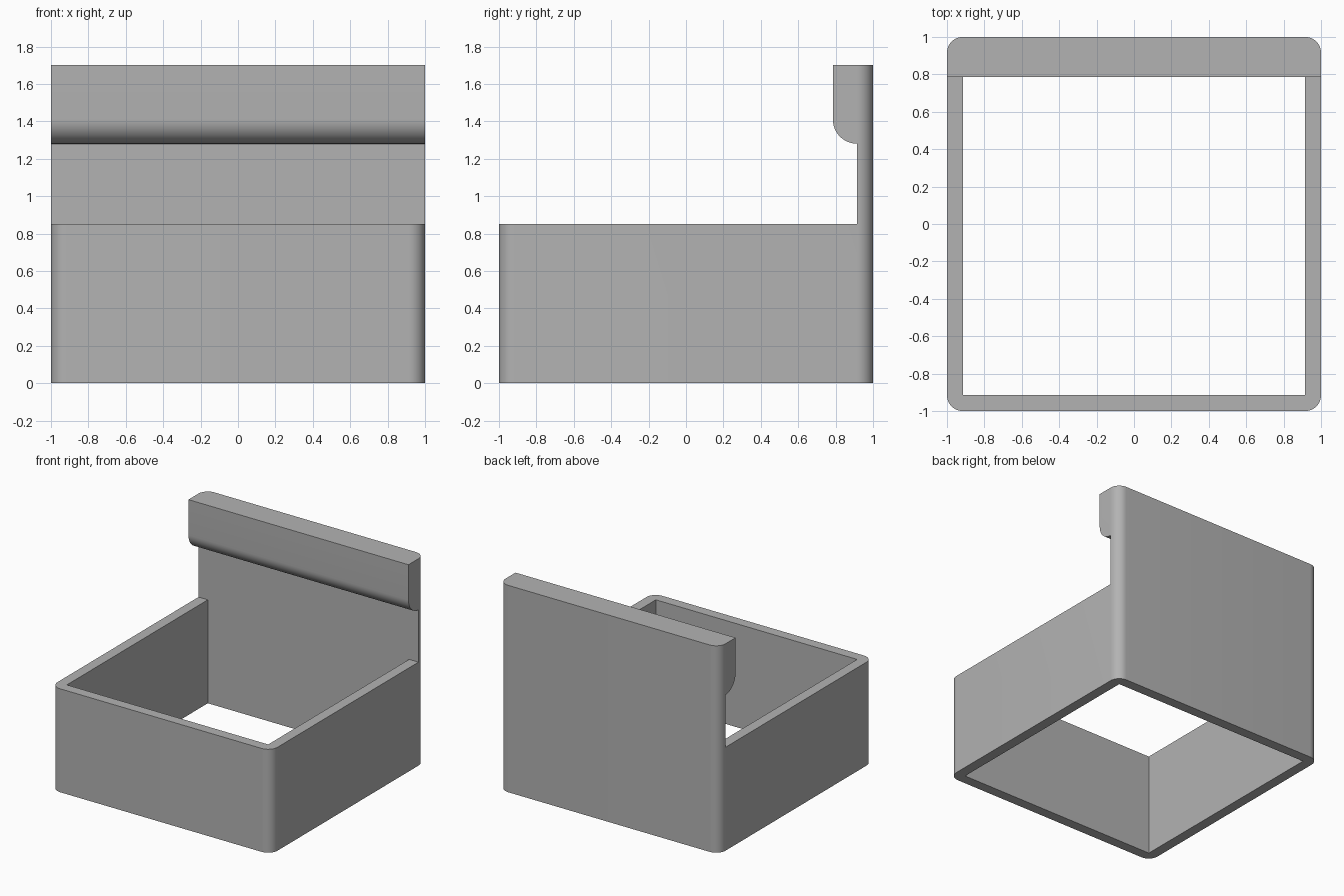
import bpy
import bmesh
import math

cube = bpy.data.objects.get("Cube")
if cube:
    bpy.data.objects.remove(cube, do_unlink=True)

WALL = 0.085          # wall thickness and corner radius
INNER = 1 - WALL
RIM, TOP = 0.85, 1.70
LIP = 0.13            # lip depth and rounding radius

grey = bpy.data.materials.new("plain grey")
grey.use_nodes = True
colour = (0.45, 0.45, 0.45, 1)
grey.diffuse_color = colour
grey.node_tree.nodes["Principled BSDF"].inputs["Base Color"].default_value = colour


def arc(cx, cy, r, start, end, steps=12):
    angles = [math.radians(start + (end - start) * i / steps) for i in range(steps + 1)]
    return [(cx + r * math.cos(a), cy + r * math.sin(a)) for a in angles]


def prism(name, points, offset):
    """Extrude a closed outline of 3D points along an offset."""
    bm = bmesh.new()
    face = bm.faces.new([bm.verts.new(p) for p in points])
    extruded = bmesh.ops.extrude_face_region(bm, geom=[face])["geom"]
    moved = [v for v in extruded if isinstance(v, bmesh.types.BMVert)]
    bmesh.ops.translate(bm, verts=moved, vec=offset)
    bmesh.ops.recalc_face_normals(bm, faces=bm.faces)
    mesh = bpy.data.meshes.new(name)
    bm.to_mesh(mesh)
    bm.free()
    mesh.materials.append(grey)
    obj = bpy.data.objects.new(name, mesh)
    bpy.context.collection.objects.link(obj)
    return obj


def boolean(target, cutter, operation):
    mod = target.modifiers.new(operation.title(), "BOOLEAN")
    mod.object, mod.operation, mod.solver = cutter, operation, "EXACT"
    bpy.context.view_layer.objects.active = target
    bpy.ops.object.modifier_apply(modifier=mod.name)
    bpy.data.objects.remove(cutter, do_unlink=True)


# Full-height block with rounded vertical corners
outline = []
for i, (sx, sy) in enumerate([(1, 1), (-1, 1), (-1, -1), (1, -1)]):
    outline += arc(sx * INNER, sy * INNER, WALL, 90 * i, 90 * i + 90)
holder = prism("open_box_with_lip", [(x, y, 0) for x, y in outline], (0, 0, TOP))

# Space above the low walls, leaving the back panel and its rounded lip
side = [(-1.2, RIM), (INNER, RIM)]
side += arc(INNER, 1.28 + LIP, LIP, 270, 180)
side += [(INNER - LIP, TOP + 0.2), (-1.2, TOP + 0.2)]
boolean(holder, prism("upper_cutter", [(-1.2, y, z) for y, z in side], (2.4, 0, 0)), "DIFFERENCE")

# Square opening right through the box
square = [(-INNER, -INNER), (INNER, -INNER), (INNER, INNER), (-INNER, INNER)]
boolean(holder, prism("opening_cutter", [(x, y, -0.1) for x, y in square], (0, 0, RIM + 0.2)), "DIFFERENCE")

# Smooth the rounded corners and lip, keep hard edges
bpy.ops.object.select_all(action="DESELECT")
holder.select_set(True)
bpy.context.view_layer.objects.active = holder
bpy.ops.object.shade_smooth_by_angle(angle=math.radians(30))
